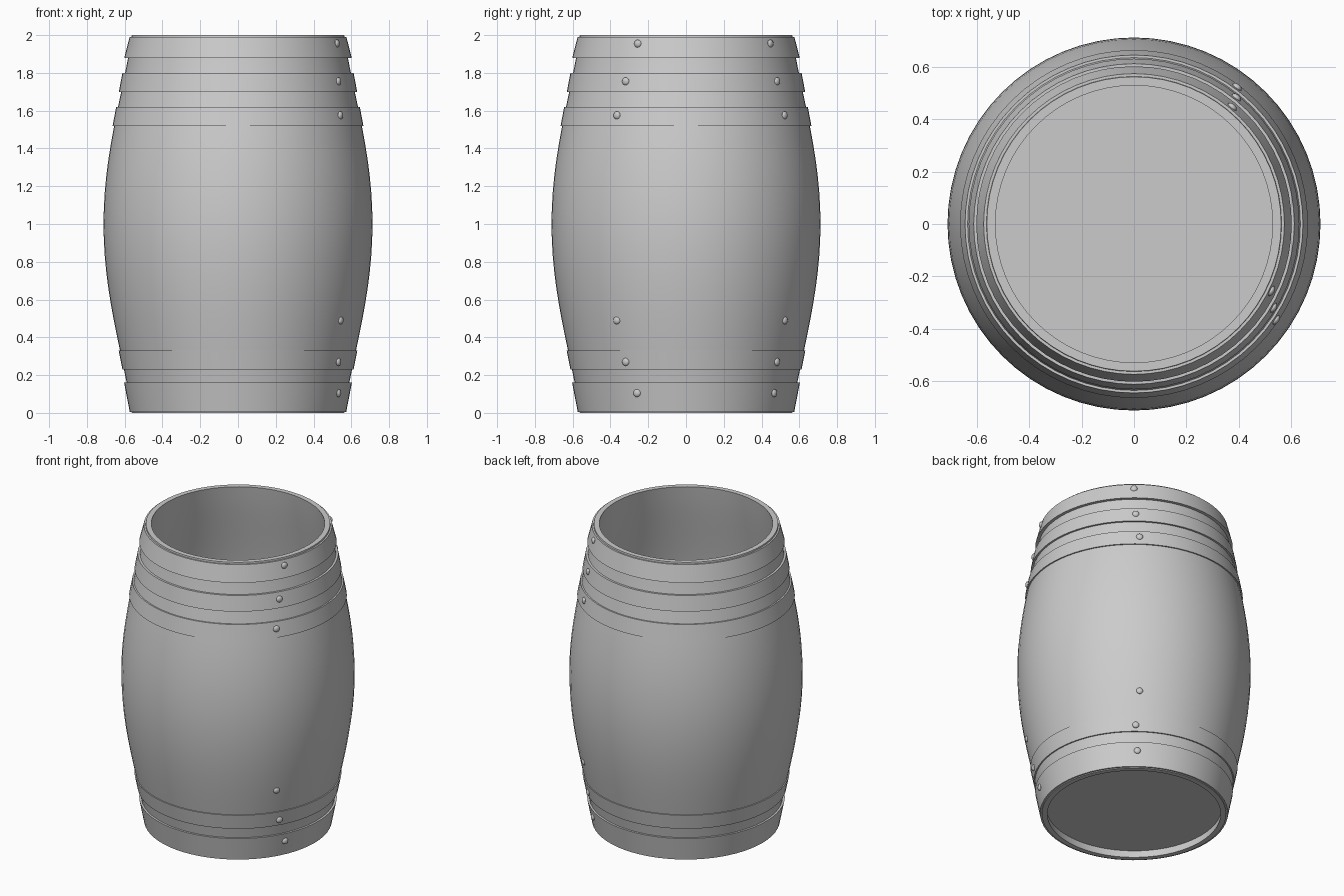
import bpy, bmesh, math
from mathutils import Matrix, Vector

if "Cube" in bpy.data.objects:
    bpy.data.objects.remove(bpy.data.objects["Cube"])

SEG = 64


def finish(bm, name):
    bmesh.ops.recalc_face_normals(bm, faces=bm.faces)
    me = bpy.data.meshes.new(name)
    bm.to_mesh(me)
    bm.free()
    ob = bpy.data.objects.new(name, me)
    bpy.context.collection.objects.link(ob)
    bpy.ops.object.select_all(action='DESELECT')
    ob.select_set(True)
    bpy.context.view_layer.objects.active = ob
    bpy.ops.object.shade_smooth_by_angle(angle=math.radians(35))
    return ob


def lathe(name, profile):
    """Revolve a closed (radius, z) profile around z."""
    bm = bmesh.new()
    rings = [[bm.verts.new((r * math.cos(2 * math.pi * i / SEG),
                            r * math.sin(2 * math.pi * i / SEG), z))
              for i in range(SEG)] for r, z in profile]
    for a, b in zip(rings, rings[1:] + rings[:1]):
        for i in range(SEG):
            j = (i + 1) % SEG
            bm.faces.new((a[i], a[j], b[j], b[i]))
    return finish(bm, name)


def body_r(z):
    """Outer bulge of the staves."""
    t = abs(z - 1.0)
    return 0.712 - 0.23 * t ** 2 + 0.08 * t ** 4


# staves: open-topped bulging wall
STEPS = 24
WALL = 0.033
zs = [2.0 * i / STEPS for i in range(STEPS + 1)]
lathe("staves", [(body_r(z), z) for z in zs] +
      [(body_r(z) - WALL, z) for z in reversed(zs)])

# floor: slightly recessed disc
bm = bmesh.new()
bmesh.ops.create_cone(bm, cap_ends=True, segments=SEG, radius1=0.538, radius2=0.54,
                      depth=0.03, matrix=Matrix.Translation((0, 0, 0.065)))
finish(bm, "floor")

# hoops: bottom z, top z, bottom radius, top radius, rivet height, rivet angles
hoops = [
    (0.005, 0.16, 0.573, 0.603, 0.105, (-26, 52)),
    (0.23, 0.33, 0.612, 0.632, 0.27, (-31, 51)),
    (0.43, 0.535, 0.644, 0.664, 0.49, (-34, 53)),
    (1.52, 1.62, 0.664, 0.645, 1.575, (-34, 53)),
    (1.70, 1.80, 0.631, 0.612, 1.755, (-31, 51)),
    (1.88, 1.99, 0.602, 0.574, 1.955, (-26, 50)),
]
rivets = bmesh.new()
for n, (z0, z1, r0, r1, zr, angles) in enumerate(hoops):
    lathe(f"hoop_{n + 1}", [(r0, z0), (r1, z1), (body_r(z1) - 0.008, z1),
                            (body_r(z0) - 0.008, z0)])
    r = r0 + (r1 - r0) * (zr - z0) / (z1 - z0)
    for a in angles:
        a = math.radians(a)
        pos = Vector((r * math.cos(a), r * math.sin(a), zr))
        m = (Matrix.Translation(pos) @ Matrix.Rotation(a, 4, 'Z')
             @ Matrix.Diagonal((0.6, 1, 1, 1)))
        bmesh.ops.create_uvsphere(rivets, u_segments=12, v_segments=8,
                                  radius=0.021, matrix=m)
finish(rivets, "hoop_rivets")
